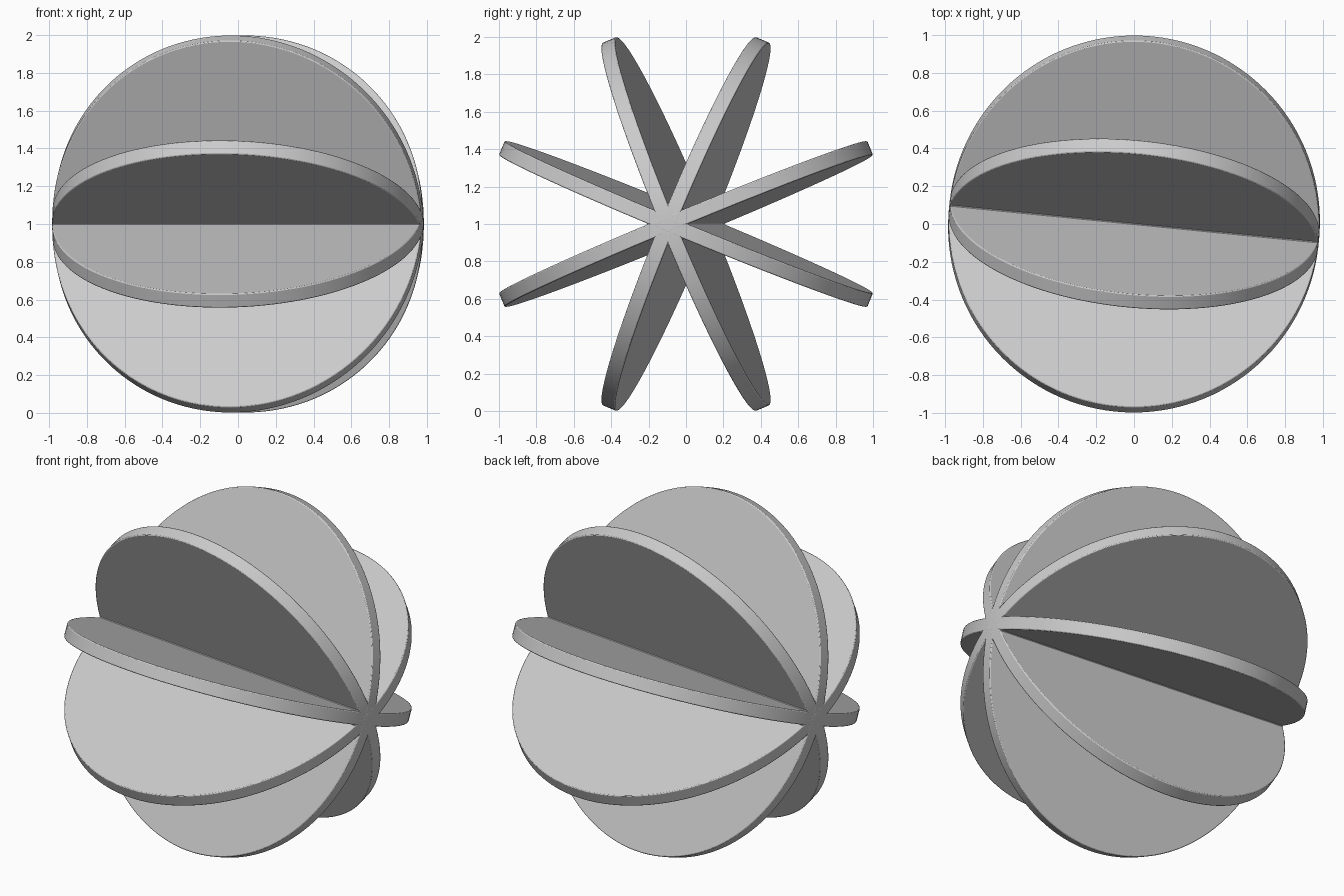
import bpy
import math
from mathutils import Matrix

if "Cube" in bpy.data.objects:
    bpy.data.objects.remove(bpy.data.objects["Cube"])

A, B, T = 0.983, 1.066, 0.08      # half length on shared axis, half width, thickness
PLACE = Matrix.Translation((0, 0, 1)) @ Matrix.Rotation(math.radians(-5.7), 4, 'Z')


def finish(ob, name, matrix):
    ob.name = name
    ob.data.transform(matrix)
    ob.data.update()


# Four oval discs crossing on one horizontal axis
for i in range(4):
    bpy.ops.mesh.primitive_cylinder_add(vertices=128, radius=1, depth=T)
    disc = bpy.context.object
    tilt = Matrix.Rotation(math.radians(22.5 + 45 * i), 4, 'X')
    finish(disc, f"disc_{i + 1}", PLACE @ tilt @ Matrix.Diagonal((A, B, 1, 1)))
    bpy.ops.object.shade_smooth_by_angle(angle=math.radians(35))
    bevel = disc.modifiers.new("soft_rim", 'BEVEL')
    bevel.width = 0.006
    bevel.segments = 2
    bevel.limit_method = 'ANGLE'
    bevel.angle_limit = math.radians(40)

# Slim octagonal core filling the creases between the discs
bpy.ops.mesh.primitive_cylinder_add(
    vertices=8, radius=0.111 / math.cos(math.pi / 8), depth=1.95)
core = bpy.context.object
turn = Matrix.Rotation(math.pi / 2, 4, 'Y') @ Matrix.Rotation(math.pi / 8, 4, 'Z')
finish(core, "core", PLACE @ turn)
